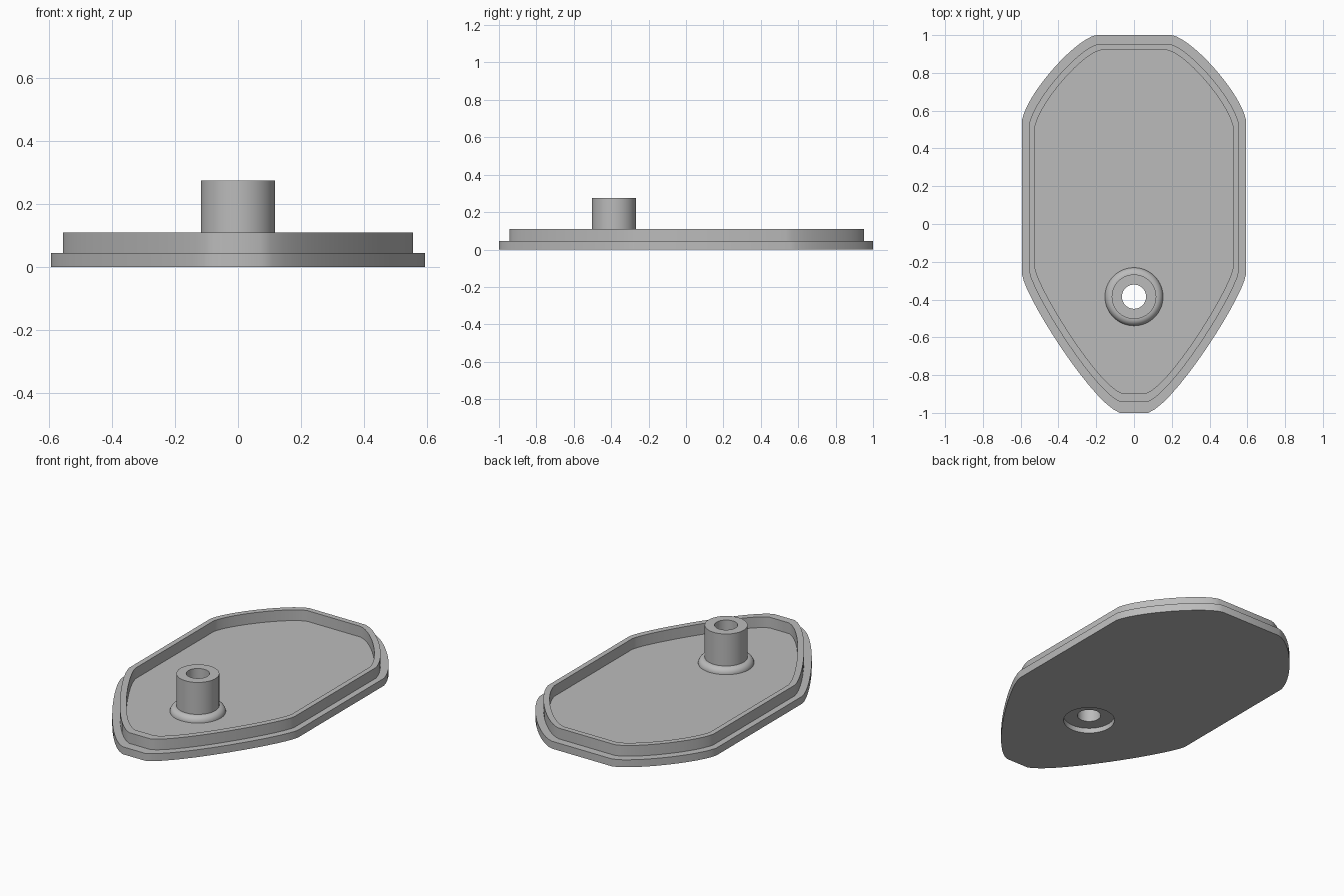
import bpy, bmesh, math
from mathutils import Vector

cube = bpy.data.objects.get("Cube")
if cube:
    bpy.data.objects.remove(cube)

grey = bpy.data.materials.new("matte_grey")
grey.use_nodes = True
colour = (0.5, 0.5, 0.5, 1)
grey.diffuse_color = colour
grey.node_tree.nodes["Principled BSDF"].inputs["Base Color"].default_value = colour

BOSS_Y = -0.385
SEGMENTS = 64
FLOOR = 0.045      # top of the plate
RECESS = 0.03      # depth of the screw recess underneath
RECESS_R = 0.14


def finish(bm, name):
    bmesh.ops.recalc_face_normals(bm, faces=bm.faces[:])
    mesh = bpy.data.meshes.new(name)
    bm.to_mesh(mesh)
    bm.free()
    mesh.materials.append(grey)
    obj = bpy.data.objects.new(name, mesh)
    bpy.context.collection.objects.link(obj)
    bpy.ops.object.select_all(action='DESELECT')
    obj.select_set(True)
    bpy.context.view_layer.objects.active = obj
    bpy.ops.object.shade_smooth_by_angle(angle=math.radians(30))
    return obj


def bezier(points, steps=14):
    a, b, c, d = (Vector(p) for p in points)
    out = []
    for i in range(steps + 1):
        t = i / steps
        s = 1 - t
        out.append(a * s**3 + b * 3 * s * s * t + c * 3 * s * t * t + d * t**3)
    return out


def circle(radius):
    angles = [2 * math.pi * i / SEGMENTS for i in range(SEGMENTS)]
    return [(radius * math.cos(a), BOSS_Y + radius * math.sin(a)) for a in angles]


def add_ring(bm, points, z):
    return [bm.verts.new((x, y, z)) for x, y in points]


def bridge(bm, lower, upper):
    n = len(lower)
    for i in range(n):
        j = (i + 1) % n
        bm.faces.new((lower[i], lower[j], upper[j], upper[i]))


def fill_between(bm, *rings):
    edges = []
    for ring in rings:
        for a, b in zip(ring, ring[1:] + ring[:1]):
            edges.append(bm.edges.get((a, b)) or bm.edges.new((a, b)))
    bmesh.ops.triangle_fill(bm, use_beauty=True, edges=edges, normal=(0, 0, 1))


# Tapered outline: right half, then mirrored
half = bezier([(0.075, -1), (0.22, -0.95), (0.575, -0.39), (0.592, -0.27)])
half += bezier([(0.592, 0.555), (0.56, 0.7), (0.31, 0.98), (0.2, 1)])
outline = [(p.x, p.y) for p in half] + [(-p.x, p.y) for p in reversed(half)]


def fitted(half_width, front, back):
    middle, size = (front + back) / 2, (back - front) / 2
    return [(x * half_width / 0.592, middle + y * size) for x, y in outline]


# Plate with raised lip and a hole for the screw recess
lip_outer = fitted(0.555, -0.943, 0.953)
lip_inner = fitted(0.524, -0.895, 0.92)
bm = bmesh.new()
sections = [(outline, 0), (outline, FLOOR), (lip_outer, FLOOR),
            (lip_outer, 0.11), (lip_inner, 0.11), (lip_inner, FLOOR)]
rings = [add_ring(bm, pts, z) for pts, z in sections]
for lower, upper in zip(rings, rings[1:]):
    bridge(bm, lower, upper)
hole_low = add_ring(bm, circle(RECESS_R), 0)
hole_high = add_ring(bm, circle(RECESS_R), FLOOR)
bridge(bm, hole_low, hole_high)
fill_between(bm, rings[0], hole_low)
fill_between(bm, rings[-1], hole_high)
finish(bm, "lipped_plate")

# Hollow screw post with a rounded foot
profile = [(0.064, RECESS), (0.064, 0.275), (0.118, 0.275)]
for i in range(9):
    a = math.pi / 2 * (1 - i / 8)
    profile.append((0.118 + 0.036 * math.cos(a), FLOOR + 0.036 * math.sin(a)))
profile += [(RECESS_R, FLOOR), (RECESS_R, RECESS)]
bm = bmesh.new()
rings = [add_ring(bm, circle(r), z) for r, z in profile]
for lower, upper in zip(rings, rings[1:] + rings[:1]):
    bridge(bm, lower, upper)
finish(bm, "screw_post")
